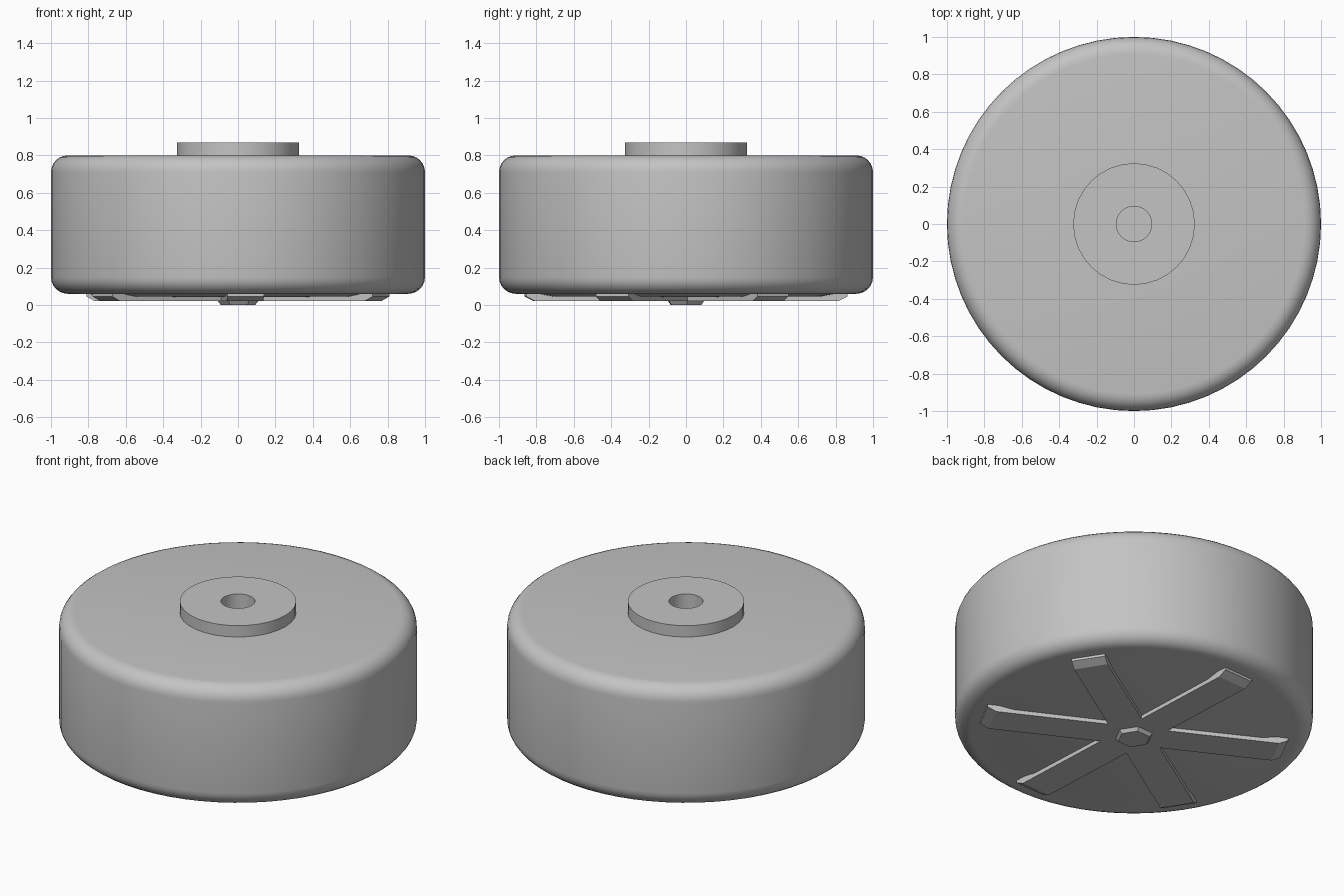
import bpy, bmesh, math
from mathutils import Matrix

cube = bpy.data.objects.get("Cube")
if cube:
    bpy.data.objects.remove(cube, do_unlink=True)

grey = bpy.data.materials.new("plain grey")
grey.use_nodes = True
grey.diffuse_color = (0.55, 0.55, 0.55, 1)
grey.node_tree.nodes["Principled BSDF"].inputs["Base Color"].default_value = grey.diffuse_color


def finish(name, bm, smooth=False):
    bmesh.ops.recalc_face_normals(bm, faces=bm.faces)
    mesh = bpy.data.meshes.new(name)
    bm.to_mesh(mesh)
    bm.free()
    mesh.materials.append(grey)
    obj = bpy.data.objects.new(name, mesh)
    bpy.context.collection.objects.link(obj)
    if smooth:
        bpy.ops.object.select_all(action="DESELECT")
        obj.select_set(True)
        bpy.context.view_layer.objects.active = obj
        bpy.ops.object.shade_smooth_by_angle(angle=math.radians(35))
    return obj


def lathe(name, profile, steps):
    """Revolve an (r, z) profile about the z axis."""
    bm = bmesh.new()
    verts = [bm.verts.new((r, 0, z)) for r, z in profile]
    edges = [bm.edges.new(pair) for pair in zip(verts, verts[1:])]
    bmesh.ops.spin(bm, geom=verts + edges, axis=(0, 0, 1), cent=(0, 0, 0),
                   angle=math.tau, steps=steps, use_duplicate=False)
    bmesh.ops.remove_doubles(bm, verts=bm.verts, dist=0.0005)
    return finish(name, bm, smooth=True)


def corner(r, z, radius, start):
    """Quarter-round profile points, running anticlockwise from start."""
    angles = [math.radians(start + 15 * i) for i in range(7)]
    return [(r + radius * math.cos(a), z + radius * math.sin(a)) for a in angles]


# Drum with rounded rims and an open socket in its top
TOP, BASE, ROUND = 0.80, 0.06, 0.09
HOLE = 0.095
lathe("drum_body",
      [(0, 0.042), (0.72, 0.045), (0.80, BASE)]
      + corner(1 - ROUND, BASE + ROUND, ROUND, -90)
      + corner(1 - ROUND, TOP - ROUND, ROUND, 0)
      + [(HOLE, TOP), (HOLE, 0.76), (0, 0.76)], 64)

# Raised collar around the socket
lathe("top_collar", [(0.325, TOP), (0.325, 0.87), (HOLE, 0.87), (HOLE, TOP)], 32)

# Six radial ribs underneath, each with a chamfered outer end
TWIST = math.radians(2.7)
for i in range(6):
    bm = bmesh.new()
    side = [(0, 0.07), (0, 0.02), (0.81, 0.02), (0.86, 0.045), (0.86, 0.07)]
    face = bm.faces.new([bm.verts.new((x, -0.098, z)) for x, z in side])
    made = bmesh.ops.extrude_face_region(bm, geom=[face])["geom"]
    bmesh.ops.translate(bm, vec=(0, 0.196, 0),
                        verts=[v for v in made if isinstance(v, bmesh.types.BMVert)])
    turn = Matrix.Rotation(math.radians(30 + 60 * i) + TWIST, 4, "Z")
    bmesh.ops.transform(bm, matrix=turn, verts=bm.verts)
    finish(f"bottom_rib_{i + 1}", bm)

# Hexagonal tapered nut at the centre of the underside
bm = bmesh.new()
bmesh.ops.create_cone(bm, cap_ends=True, segments=6, radius1=0.092, radius2=0.112,
                      depth=0.025, matrix=Matrix.Translation((0, 0, 0.0125))
                      @ Matrix.Rotation(math.radians(30) + TWIST, 4, "Z"))
# Put the corners on the x axis
first = next(iter(bm.verts)).co
offset = math.atan2(first.y, first.x)
bmesh.ops.rotate(bm, verts=bm.verts, cent=(0, 0, 0),
                 matrix=Matrix.Rotation(TWIST - offset, 3, "Z"))
finish("centre_nut", bm)
